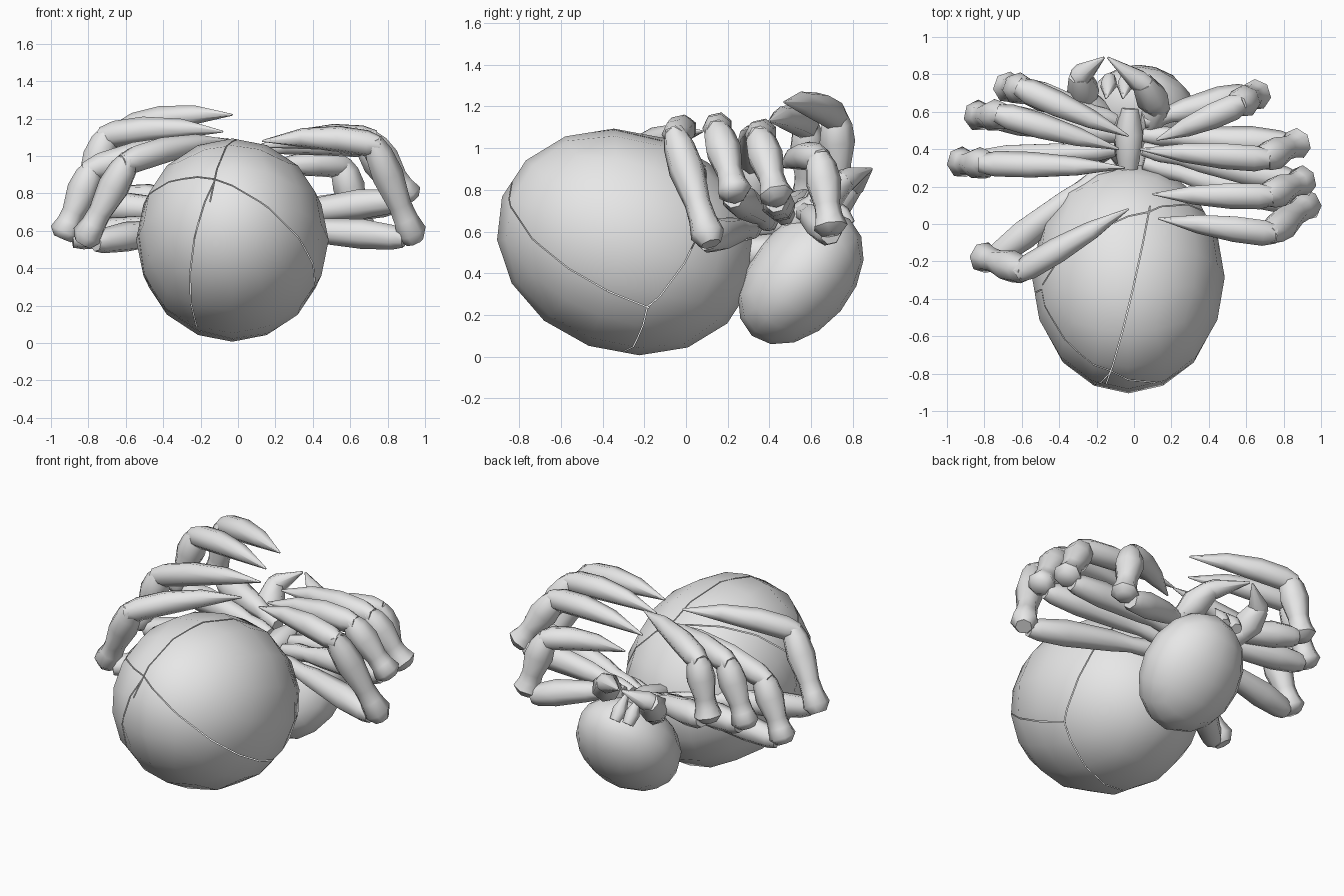
import bpy, bmesh, math
from mathutils import Vector, Matrix

cube = bpy.data.objects.get("Cube")
if cube:
    bpy.data.objects.remove(cube, do_unlink=True)

# One plain grey for the whole model
grey = bpy.data.materials.new("plain_grey")
grey.use_nodes = True
grey.diffuse_color = (0.8, 0.8, 0.8, 1)
grey.node_tree.nodes["Principled BSDF"].inputs["Base Color"].default_value = (0.8, 0.8, 0.8, 1)


def finish(name, bm, sharp=55):
    """Turn a bmesh into a smooth shaded object."""
    bmesh.ops.recalc_face_normals(bm, faces=bm.faces)
    mesh = bpy.data.meshes.new(name)
    bm.to_mesh(mesh)
    bm.free()
    mesh.materials.append(grey)
    obj = bpy.data.objects.new(name, mesh)
    bpy.context.collection.objects.link(obj)
    bpy.ops.object.select_all(action="DESELECT")
    obj.select_set(True)
    bpy.context.view_layer.objects.active = obj
    bpy.ops.object.shade_smooth_by_angle(angle=math.radians(sharp))
    return obj


def cut_seam(bm, centre, start, end):
    """Open a hairline gap along the arc between two surface points."""
    a, b = (Vector(start) - centre).normalized(), (Vector(end) - centre).normalized()
    normal = a.cross(b).normalized()
    bmesh.ops.bisect_plane(bm, geom=bm.verts[:] + bm.edges[:] + bm.faces[:],
                           plane_co=centre, plane_no=normal, dist=0.002)
    arc = []
    for e in bm.edges:
        if all(abs((v.co - centre).dot(normal)) < 0.0025 for v in e.verts):
            d = ((e.verts[0].co + e.verts[1].co) / 2 - centre).normalized()
            if d.dot((a + b).normalized()) > a.dot((a + b).normalized()):
                arc.append(e)
    strip = bmesh.ops.bevel(bm, geom=arc, offset=0.0025, segments=1, affect="EDGES",
                            clamp_overlap=False)["faces"]
    thin = [f for f in strip if f.is_valid and f.calc_area() < 0.006]
    bmesh.ops.delete(bm, geom=thin, context="FACES")


def ball(name, centre, radii, tilt, seams=()):
    """Rounded cube shaped into a tilted ellipsoid, with optional seams."""
    centre = Vector(centre)
    bm = bmesh.new()
    bmesh.ops.create_cube(bm, size=2)
    bmesh.ops.subdivide_edges(bm, edges=bm.edges[:], cuts=3, use_grid_fill=True)
    lean = Matrix.Rotation(math.radians(tilt), 3, "X")
    for v in bm.verts:
        d = Vector([math.tan(c * math.pi / 4) for c in v.co]).normalized()
        v.co = centre + lean @ Vector([d[i] * radii[i] for i in range(3)])
    for start, end in seams:
        cut_seam(bm, centre, start, end)
    mesh = finish(name, bm, 180).data
    # Keep the shading even across the seams
    normals = []
    for v in mesh.vertices:
        p = lean.transposed() @ (v.co - centre)
        normals.append((lean @ Vector([p[i] / radii[i] ** 2 for i in range(3)])).normalized())
    mesh.normals_split_custom_set_from_vertices(normals)


def tube(bm, start, end, profile, bow=0, sides=7):
    """Tapered piece of limb; the profile lists (position, radius) along it."""
    start, end = Vector(start), Vector(end)
    spin = (end - start).to_track_quat("Z", "Y")
    rings = []
    for t, r in profile:
        mid = start.lerp(end, t) + Vector((0, 0, bow * math.sin(math.pi * t)))
        rings.append([bm.verts.new(mid + spin @ Vector((r * math.cos(k * math.tau / sides),
                                                        r * math.sin(k * math.tau / sides), 0)))
                      for k in range(sides)])
    for low, high in zip(rings, rings[1:]):
        for k in range(sides):
            n = (k + 1) % sides
            bm.faces.new((low[k], low[n], high[n], high[k]))
    bm.faces.new(rings[0][::-1])
    bm.faces.new(rings[-1])


FEMUR = [(0, .04), (.12, .055), (.25, .048), (.4, .065), (.75, .082), (.95, .068), (1.02, .05)]
SHIN = [(-.13, .05), (-.02, .085), (.14, .068), (.3, .064), (.65, .088), (.9, .076), (1.06, .05)]
CLAW = [(-.06, .05), (.06, .072), (.32, .072), (.65, .052), (1, .005)]
FANG = [(0, .035), (.35, .045), (1, .004)]

# Abdomen with its seams, and the head
crown, top, flank = (-.12, -.78, .87), (.1, .13, 1.0), (.4, -.18, .22)
side, under = (-.5, -.35, .75), (-.2, -.35, .03)
ball("abdomen", (-.03, -.285, .55), (.515, .635, .53), -20,
     [((-.14, -.83, .8), top), (crown, flank), (crown, under), (flank, under),
      (top, flank), (top, side), (crown, side), (side, under)])
ball("head", (.025, .55, .38), (.315, .365, .25), 50)

# Breast plate and narrow waist
bm = bmesh.new()
tube(bm, (-.03, .28, .62), (-.02, .62, .67), [(0, .05), (.2, .065), (.6, .08), (1, .05)])
tube(bm, (-.02, .1, .5), (.02, .5, .5), [(0, .1), (.5, .08), (1, .1)])
finish("breast_plate", bm)

# Curled legs: knee, ankle and claw tip of each, head end first
legs = {
    "left": [((.65, .69, .63), (.56, .64, .95), (.12, .45, .91)),
             ((.87, .43, .78), (.69, .35, 1.06), (.03, .40, 1.02)),
             ((.9, .23, .8), (.71, .15, 1.09), (.1, .16, 1.05)),
             ((.92, .1, .6), (.73, -.05, 1.06), (.13, .03, 1.08))],
    "right": [((-.67, .73, .82), (-.59, .72, 1.15), (-.03, .47, 1.22)),
              ((-.83, .58, .77), (-.7, .58, 1.11), (-.08, .4, 1.13)),
              ((-.92, .33, .6), (-.78, .32, .93), (-.05, .3, 1.09)),
              ((-.8, -.18, .58), (-.59, -.25, .97), (-.03, .08, 1.08))],
}
for name, joints in legs.items():
    turn, out = (1, .05) if name == "left" else (-1, -.1)
    for i, (knee, ankle, tip) in enumerate(joints):
        bm = bmesh.new()
        bend = Vector(knee) + Vector((-.05 * turn, 0, -.04))
        tube(bm, (out, .55 - .075 * i, .7 - .03 * i), bend, FEMUR, .015)
        tube(bm, knee, ankle, SHIN)
        tube(bm, ankle, tip, CLAW, .028)
        finish(f"{name}_leg_{i + 1}", bm)

# Feelers arching together in front of the mouth, with two fangs between them
feelers = {"left": [(.07, .5, .62), (.13, .62, .72), (.05, .75, .84), (-.14, .89, .9)],
           "right": [(-.14, .54, .62), (-.26, .67, .7), (-.29, .79, .82), (-.16, .89, .9)]}
for name, path in feelers.items():
    bm = bmesh.new()
    tube(bm, path[0], path[1], [(0, .05), (.6, .075), (1.1, .06)])
    tube(bm, path[1], path[2], [(-.15, .055), (.4, .09), (1.05, .06)])
    tube(bm, path[2], path[3], [(-.1, .055), (.15, .06), (1, .006)])
    finish(f"{name}_feeler", bm)
    x = -.06 if name == "left" else -.15
    bm = bmesh.new()
    tube(bm, (x + .02, .78, .63), (x, .67, .79), FANG)
    finish(f"{name}_fang", bm)
